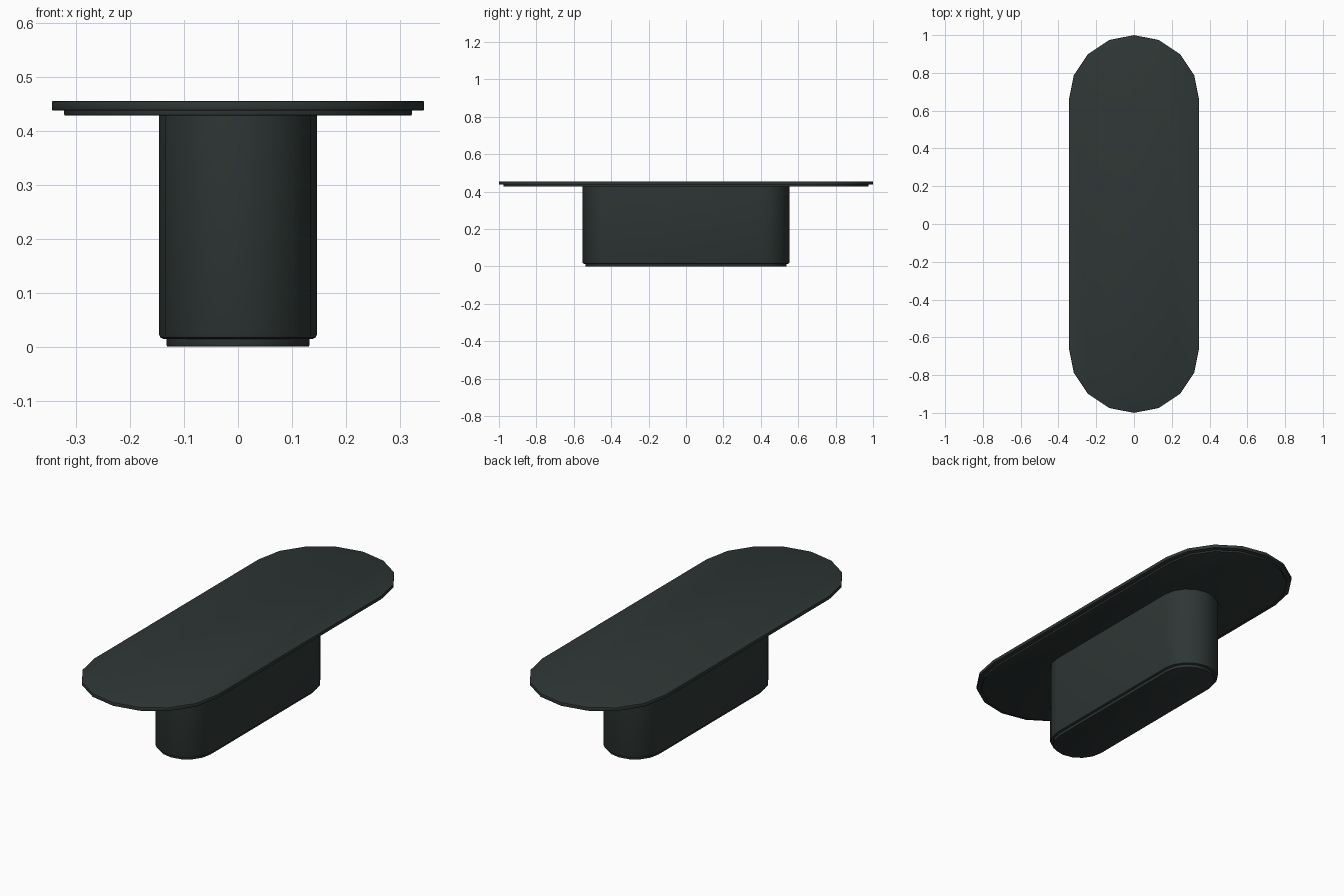
import bpy, bmesh, math

if "Cube" in bpy.data.objects:
    bpy.data.objects.remove(bpy.data.objects["Cube"])

paint = bpy.data.materials.new("dark green grey")
paint.diffuse_color = (0.027, 0.037, 0.035, 1)
paint.use_nodes = True
paint.node_tree.nodes["Principled BSDF"].inputs["Base Color"].default_value = paint.diffuse_color


def stadium(half_width, half_length, segments=8):
    """Outline of a slot shape with its long axis on y."""
    c = half_length - half_width
    pts = []
    for start, cy in ((0, c), (math.pi, -c)):
        for i in range(segments + 1):
            a = start + math.pi * i / segments
            pts.append((half_width * math.cos(a), cy + half_width * math.sin(a)))
    return pts


def slab(name, half_width, half_length, z0, z1, bevel_bottom=0.0, bevel_top=0.0):
    """Stack of slot outlines with rounded lower and upper rims."""
    rings = []
    for k in range(3 if bevel_bottom else 1):
        a = k * math.pi / 4
        rings.append((bevel_bottom * (1 - math.sin(a)), z0 + bevel_bottom * (1 - math.cos(a))))
    for k in range(3 if bevel_top else 1):
        a = k * math.pi / 4
        rings.append((bevel_top * (1 - math.cos(a)), z1 - bevel_top * (1 - math.sin(a))))
    bm = bmesh.new()
    loops = [[bm.verts.new((x, y, z)) for x, y in stadium(half_width - d, half_length - d)]
             for d, z in rings]
    n = len(loops[0])
    for low, high in zip(loops, loops[1:]):
        for i in range(n):
            j = (i + 1) % n
            bm.faces.new((low[i], low[j], high[j], high[i]))
    bm.faces.new(loops[0][::-1])
    bm.faces.new(loops[-1])
    bmesh.ops.recalc_face_normals(bm, faces=bm.faces)
    mesh = bpy.data.meshes.new(name)
    bm.to_mesh(mesh)
    bm.free()
    mesh.materials.append(paint)
    obj = bpy.data.objects.new(name, mesh)
    bpy.context.collection.objects.link(obj)
    bpy.ops.object.select_all(action='DESELECT')
    obj.select_set(True)
    bpy.context.view_layer.objects.active = obj
    bpy.ops.object.shade_smooth_by_angle(angle=math.radians(35))
    return obj


# Foot plinth, pedestal, support plate and table top
slab("plinth", 0.132, 0.538, 0.0, 0.016, 0.002)
slab("pedestal", 0.146, 0.553, 0.014, 0.43, 0.008)
slab("support_plate", 0.322, 0.977, 0.428, 0.439, 0.002)
slab("table_top", 0.345, 1.0, 0.437, 0.455, 0.003, 0.003)
